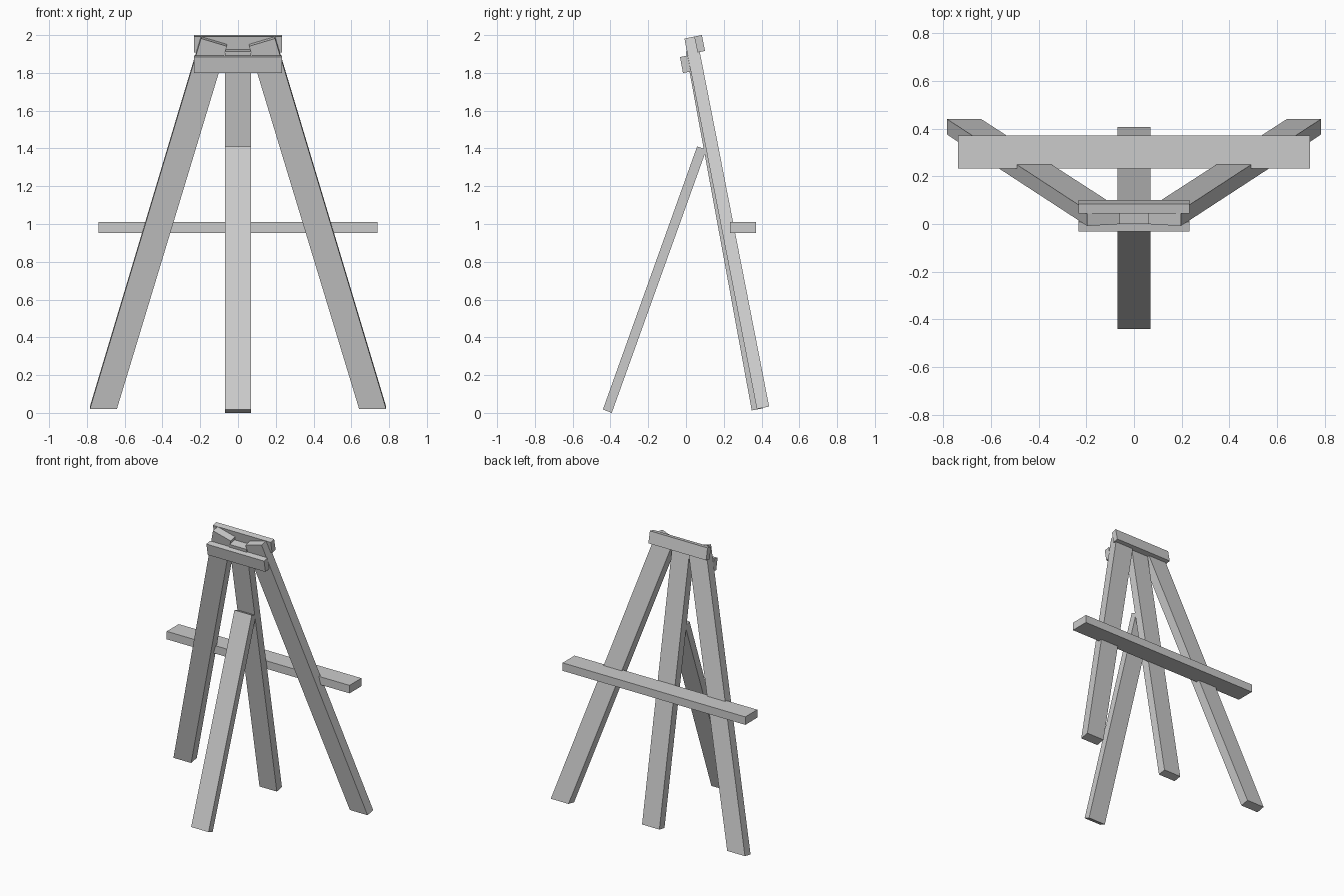
import bpy, bmesh
from mathutils import Vector

if "Cube" in bpy.data.objects:
    bpy.data.objects.remove(bpy.data.objects["Cube"])


def extruded(name, points, offset):
    """Extrude a flat polygon along an offset into a solid part."""
    bm = bmesh.new()
    face = bm.faces.new([bm.verts.new(p) for p in points])
    ext = bmesh.ops.extrude_face_region(bm, geom=[face])
    verts = [v for v in ext["geom"] if isinstance(v, bmesh.types.BMVert)]
    bmesh.ops.translate(bm, vec=Vector(offset), verts=verts)
    bmesh.ops.recalc_face_normals(bm, faces=bm.faces)
    me = bpy.data.meshes.new(name)
    bm.to_mesh(me)
    bm.free()
    ob = bpy.data.objects.new(name, me)
    bpy.context.collection.objects.link(ob)
    return ob


def plank(name, profile, half):
    """Side profile (y, z) swept across x from -half to half."""
    return extruded(name, [(-half, y, z) for y, z in profile], (2 * half, 0, 0))


# Splayed side legs: square-cut top, level foot, lying in a leaning plane
leg_outline = [(0.784, 0.021), (0.641, 0.021), (0.059, 1.941), (0.196, 1.982)]
for side, label in ((-1, "left"), (1, "right")):
    pts = [(side * x, 0.375 - (z - 0.021) * 0.1955, z) for x, z in leg_outline]
    extruded(label + "_leg", pts, (0, 0.065, 0.0127))

# Middle leg
plank("middle_leg", [(0.348, 0.013), (0.407, 0.024), (0.058, 1.925), (-0.001, 1.914)], 0.07)

# Prop strut
plank("prop_strut", [(-0.44, 0.018), (-0.393, 0.0), (0.108, 1.394), (0.059, 1.411)], 0.07)

# Shelf
plank("shelf", [(0.232, 0.953), (0.37, 0.953), (0.37, 1.011), (0.232, 1.011)], 0.738)

# Top cross bars
plank("front_cross_bar", [(-0.032, 1.884), (0.009, 1.892), (0.025, 1.807), (-0.016, 1.799)], 0.233)
plank("back_cross_bar", [(0.044, 1.992), (0.084, 2.0), (0.101, 1.916), (0.061, 1.908)], 0.233)
